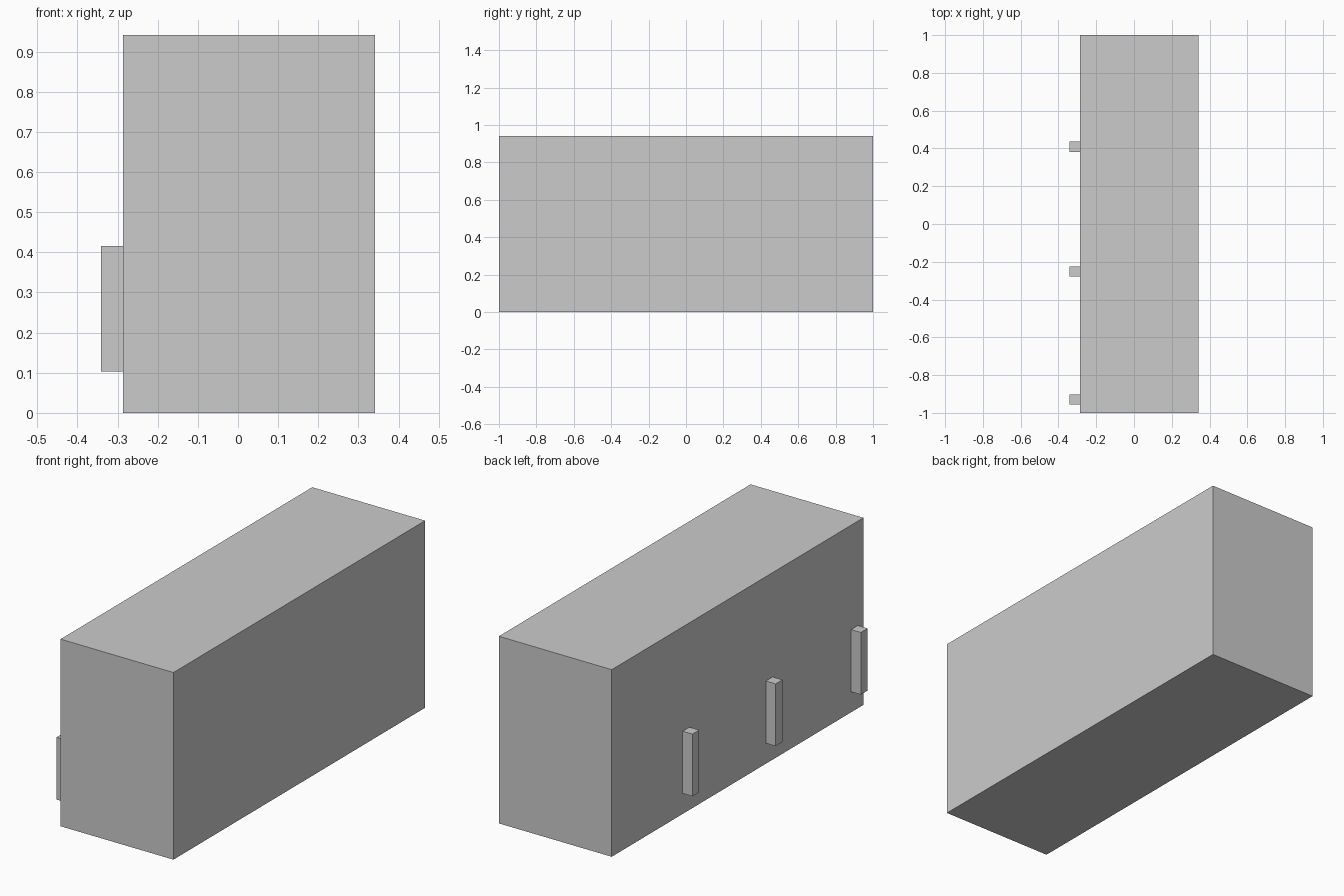
import bpy

if "Cube" in bpy.data.objects:
    bpy.data.objects.remove(bpy.data.objects["Cube"])


def box(name, x, y, z):
    """Add a box spanning the given (min, max) ranges."""
    spans = (x, y, z)
    bpy.ops.mesh.primitive_cube_add(size=1, location=[(a + b) / 2 for a, b in spans])
    obj = bpy.context.object
    obj.name = name
    obj.scale = [b - a for a, b in spans]
    bpy.ops.object.transform_apply(location=False, rotation=False, scale=True)
    return obj


BODY_LEFT, HALF_WIDTH = -0.287, 0.341

# Cabinet body
box("cabinet_body", (BODY_LEFT, HALF_WIDTH), (-1, 1), (0, 0.941))

# Upright door handles on the left side
for i, y in enumerate((-0.929, -0.252, 0.409), 1):
    box(f"door_handle_{i}", (-HALF_WIDTH, BODY_LEFT), (y - 0.027, y + 0.027), (0.103, 0.416))
